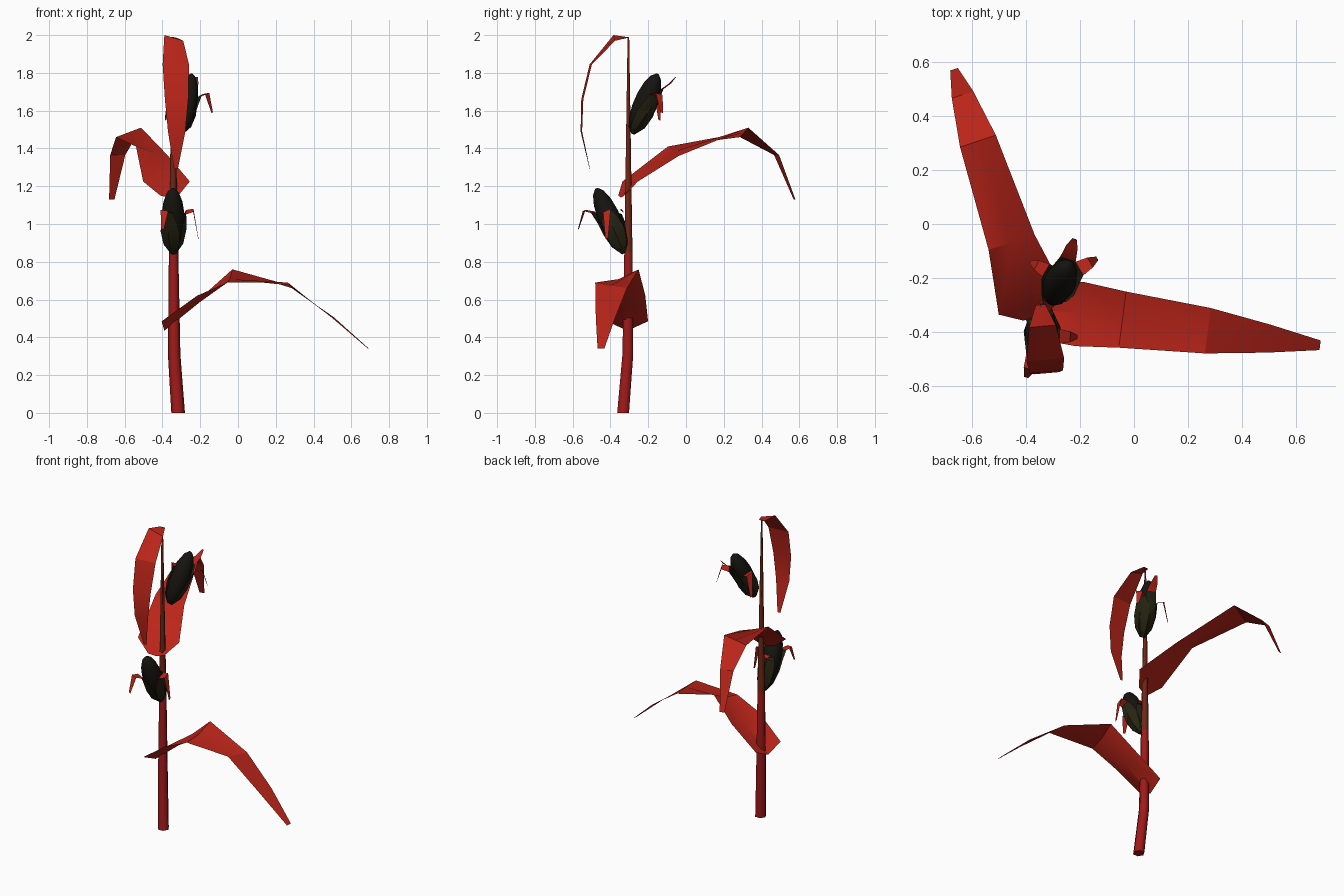
import bpy
from math import cos, sin, pi, radians
from mathutils import Vector as V

if "Cube" in bpy.data.objects:
    bpy.data.objects.remove(bpy.data.objects["Cube"])

Z = V((0, 0, 1))


def mat(name, c):
    m = bpy.data.materials.new(name)
    m.diffuse_color = (*c, 1)
    m.use_nodes = True
    m.node_tree.nodes["Principled BSDF"].inputs["Base Color"].default_value = m.diffuse_color
    return m


RED = mat("leaf_red", (0.5, 0.018, 0.01))
STEM = mat("stem_red", (0.35, 0.01, 0.01))
BROWN = mat("stem_brown", (0.16, 0.02, 0.008))
BLACK = mat("cob_black", (0.008, 0.007, 0.005))
OLIVE = mat("husk_olive", (0.02, 0.018, 0.006))


def loft(name, rows, mats, angle, tube=False):
    """Skin rows of points, one material per band; tubes are closed and capped."""
    n = len(rows[0])
    verts = [tuple(p) for r in rows for p in r]
    faces, idx = [], []
    slots = list(dict.fromkeys(mats))
    for i in range(len(rows) - 1):
        for j in range(n if tube else n - 1):
            k = (j + 1) % n
            faces.append((i*n + j, i*n + k, i*n + n + k, i*n + n + j))
            idx.append(slots.index(mats[i]))
    if tube:
        faces += [tuple(reversed(range(n))), tuple(range(len(verts) - n, len(verts)))]
        idx += [0, len(slots) - 1]
    me = bpy.data.meshes.new(name)
    me.from_pydata(verts, [], faces)
    for m in slots:
        me.materials.append(m)
    me.polygons.foreach_set("material_index", idx)
    ob = bpy.data.objects.new(name, me)
    bpy.context.collection.objects.link(ob)
    bpy.ops.object.select_all(action='DESELECT')
    ob.select_set(True)
    bpy.context.view_layer.objects.active = ob
    bpy.ops.object.shade_smooth_by_angle(angle=radians(angle))


def heading(deg):
    return V((cos(radians(deg)), sin(radians(deg)), 0))


def ring(c, u, w, r, n):
    return [c + (u*cos(2*pi*k/n) + w*sin(2*pi*k/n))*r for k in range(n)]


# stem: tapered six-sided tube (x, y, z, radius)
path = [(-.317, -.333, 0, .036), (-.338, -.308, .31, .033),
        (-.341, -.305, .85, .025), (-.345, -.305, 1.99, .005)]
loft("stem", [ring(V(p[:3]), V((1, 0, 0)), V((0, 1, 0)), p[3], 6) for p in path],
     [STEM, STEM, BROWN], 62, True)


def leaf(name, x, y, turn, fold, stations):
    """Stations along the leaf: distance, height, half width, tilt."""
    h, left = heading(turn), heading(turn + 90)
    rows = []
    for i, (s, z, hw, tilt) in enumerate(stations):
        c = V((x, y, z)) + h*s
        side = left*hw + Z*tilt
        rows.append([c + side, c - Z*fold*max(0, 1 - i/3), c - side])
    loft(name, rows, [RED]*(len(rows) - 1), 25)


leaf("lower_leaf", -.39, -.31, -7.4, .05,
     [(0, .485, .11, 0), (.19, .62, .12, 0), (.35, .725, .105, .035),
      (.67, .675, .085, -.015), (.9, .505, .052, 0), (1.09, .34, .018, 0)])
leaf("middle_leaf", -.363, -.343, 108.4, .01,
     [(0, 1.15, .05, 0), (.05, 1.225, .13, 0), (.29, 1.385, .09, .025),
      (.686, 1.485, .07, -.025), (.867, 1.365, .042, 0), (.967, 1.13, .015, 0)])
leaf("top_leaf", -.347, -.3, 275, 0,
     [(0, 1.988, .018, 0), (.08, 1.985, .05, -.015), (.205, 1.845, .07, 0),
      (.25, 1.66, .062, 0), (.255, 1.49, .046, 0), (.21, 1.29, .01, 0)])


def cob(name, base, tip, r, husks):
    """Egg-shaped cob with husks (direction, reach, rise of the tip)."""
    base, tip = V(base), V(tip)
    axis = tip - base
    u = axis.cross(Z).normalized()
    w = axis.cross(u).normalized()
    rows = []
    for k in range(8):
        a = pi*(.04 + .92*k/7)
        rows.append(ring(base + axis*(1 - cos(a))/2, u, w, r*sin(a), 10))
    loft(name, rows, [BLACK]*7, 50, True)
    # husks hug the cob, then fold outwards to a tip
    c = base + axis*.6
    for i, (turn, reach, rise) in enumerate(husks):
        h = heading(turn)
        bend = c + h*reach*.5 + Z*(.01 + max(rise, 0)*.3)
        out = c + h*reach*.8 + Z*(.02 + max(rise, 0)*.5)
        end = c + h*reach + Z*rise
        d = (h - axis*(h.dot(axis)/axis.length_squared)).normalized()
        side = axis.normalized().cross(d)
        rows = []
        for t, rad, spread in ((0, .25, 1), (.15, .85, 1), (.36, 1.12, .9), (.52, 1.14, .7)):
            rows.append([base + axis*t + (d*cos(a) + side*sin(a))*r*rad
                         for a in (-spread, 0, spread)])
        for p, hw in ((bend, .03), (out, .022), (end, .008)):
            rows.append([p - side*hw, p, p + side*hw])
        loft(f"{name}_husk_{i + 1}", rows, [OLIVE]*4 + [RED]*2, 40)


cob("lower_cob", (-.342, -.325, .845), (-.345, -.475, 1.19), .062,
    [(-2, .134, -.13), (250, .165, -.08), (100, .087, .01)])
cob("upper_cob", (-.305, -.285, 1.48), (-.245, -.15, 1.795), .06,
    [(30, .153, -.08), (72, .157, .11), (151, .132, -.12)])
